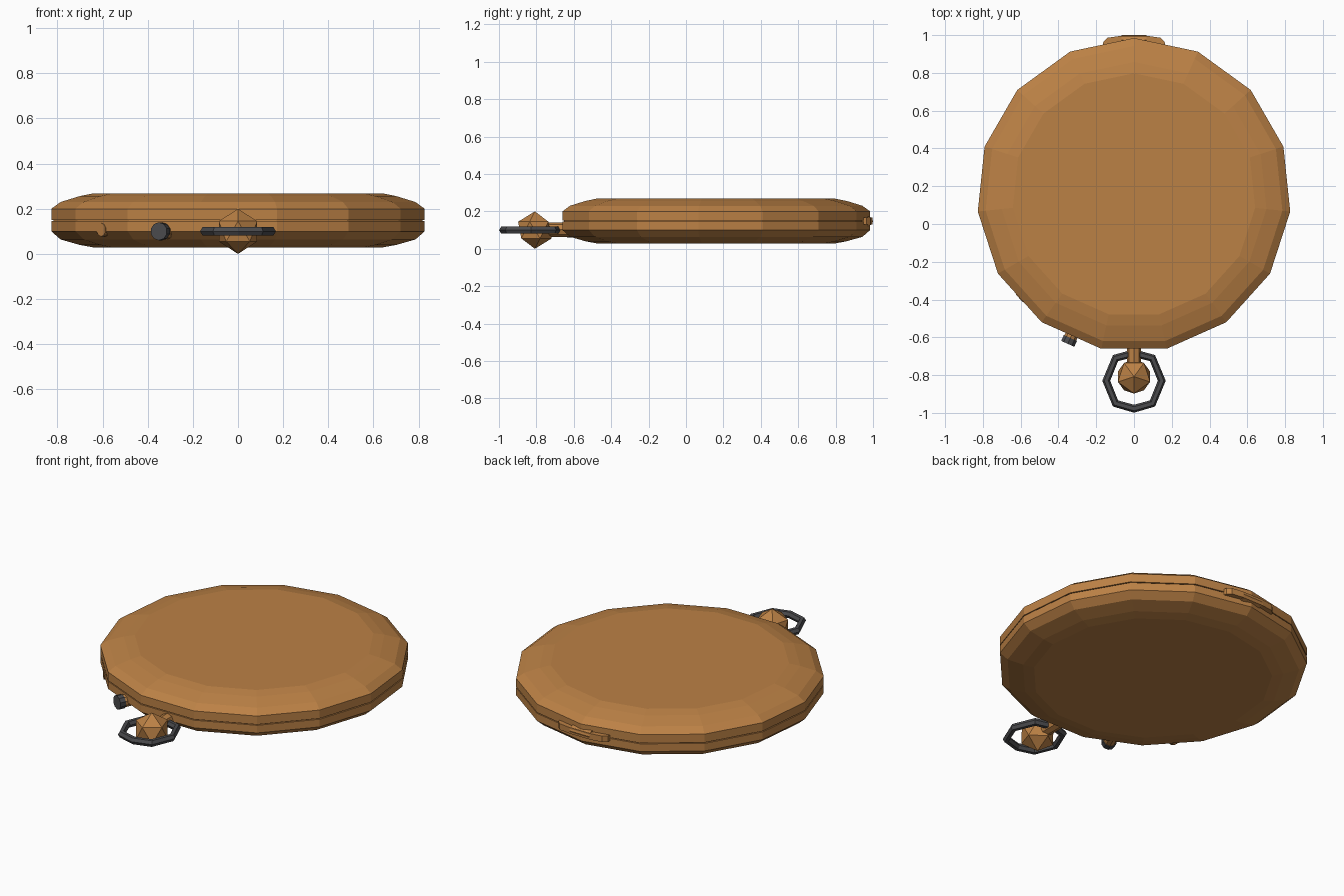
import bpy, bmesh
from math import sin, cos, pi, radians
from mathutils import Vector, Matrix

if "Cube" in bpy.data.objects:
    bpy.data.objects.remove(bpy.data.objects["Cube"])

CY = 0.153          # centre of the case in y
SIDES = 15


def material(name, rgb):
    m = bpy.data.materials.new(name)
    m.diffuse_color = (*rgb, 1)
    m.use_nodes = True
    m.node_tree.nodes["Principled BSDF"].inputs["Base Color"].default_value = m.diffuse_color
    return m


BRONZE = material("bronze", (0.50, 0.22, 0.06))
STEEL = material("dark_steel", (0.07, 0.07, 0.075))


def add(name, bm, mat):
    bmesh.ops.recalc_face_normals(bm, faces=bm.faces)
    me = bpy.data.meshes.new(name)
    bm.to_mesh(me)
    bm.free()
    me.materials.append(mat)
    ob = bpy.data.objects.new(name, me)
    bpy.context.collection.objects.link(ob)
    return ob


def stack(name, profile, mat=BRONZE):
    """Closed 15-sided solid from (radius, z) rings."""
    bm = bmesh.new()
    rings = []
    for r, z in profile:
        rings.append([bm.verts.new((r * sin(2 * pi * i / SIDES),
                                    CY + r * cos(2 * pi * i / SIDES), z))
                      for i in range(SIDES)])
    for a, b in zip(rings, rings[1:]):
        for i in range(SIDES):
            j = (i + 1) % SIDES
            bm.faces.new((a[i], a[j], b[j], b[i]))
    bm.faces.new(rings[0])
    bm.faces.new(rings[-1])
    return add(name, bm, mat)


def rod(name, start, end, radius, sides, mat):
    """Cylinder between two points."""
    a, b = Vector(start), Vector(end)
    bm = bmesh.new()
    rot = (b - a).to_track_quat('Z', 'Y').to_matrix().to_4x4()
    bmesh.ops.create_cone(bm, cap_ends=True, segments=sides, radius1=radius,
                          radius2=radius, depth=(b - a).length,
                          matrix=Matrix.Translation((a + b) / 2) @ rot)
    return add(name, bm, mat)


# Two case halves with a thin seam between them
stack("lower_case", [(0.645, 0.029), (0.705, 0.040), (0.79, 0.064),
                     (0.8316, 0.100), (0.8316, 0.145)])
stack("seam_core", [(0.822, 0.140), (0.822, 0.155)])
stack("upper_lid", [(0.8316, 0.150), (0.8316, 0.200), (0.79, 0.230),
                    (0.705, 0.256), (0.645, 0.268)])

# Winding stem and faceted crown
rod("stem", (0, -0.62, 0.102), (0, -0.76, 0.102), 0.038, 8, BRONZE)
bm = bmesh.new()
bmesh.ops.create_icosphere(bm, subdivisions=1, radius=0.1,
                           matrix=Matrix.Translation((0, -0.808, 0.1)) @ Matrix.Rotation(radians(-90), 4, 'Z'))
add("crown", bm, BRONZE)

# Hanging ring around the crown
path = [(0, -0.978), (0.098, -0.950), (0.147, -0.83), (0.098, -0.710),
        (0, -0.684), (-0.098, -0.710), (-0.147, -0.83), (-0.098, -0.950)]
centre = Vector((0, -0.83, 0.1))
bm = bmesh.new()
rings = []
for x, y in path:
    p = Vector((x, y, 0.1))
    out = (p - centre).normalized()
    rings.append([bm.verts.new(p + out * 0.021 * cos(k * pi / 3) + Vector((0, 0, 0.021 * sin(k * pi / 3))))
                  for k in range(6)])
for i, a in enumerate(rings):
    b = rings[(i + 1) % len(rings)]
    for k in range(6):
        m = (k + 1) % 6
        bm.faces.new((a[k], a[m], b[m], b[k]))
add("hanging_ring", bm, STEEL)


# Side buttons, set square to the case facets
def on_side(angle, dist, z):
    a = radians(angle)
    return (-sin(a) * dist, CY - cos(a) * dist, z)


rod("button_collar", on_side(24, 0.74, 0.1), on_side(24, 0.832, 0.1), 0.036, 10, BRONZE)
rod("button_cap", on_side(24, 0.828, 0.1), on_side(24, 0.862, 0.1), 0.04, 10, STEEL)
rod("catch_pin", on_side(48, 0.74, 0.107), on_side(48, 0.817, 0.107), 0.030, 10, BRONZE)

# Hinge at the back: curved leaf and centre knuckle
outline = [(-0.168, 0.93), (-0.162, 0.965), (-0.14, 0.986), (-0.07, 0.996),
           (0.07, 0.996), (0.14, 0.986), (0.162, 0.965), (0.168, 0.93)]
bm = bmesh.new()
face = bm.faces.new([bm.verts.new((x, y, 0.13)) for x, y in outline])
ext = bmesh.ops.extrude_face_region(bm, geom=[face])
bmesh.ops.translate(bm, vec=(0, 0, 0.036),
                    verts=[v for v in ext["geom"] if isinstance(v, bmesh.types.BMVert)])
add("hinge_leaf", bm, BRONZE)
rod("hinge_knuckle", (-0.065, 0.974, 0.148), (0.065, 0.974, 0.148), 0.026, 8, BRONZE)
